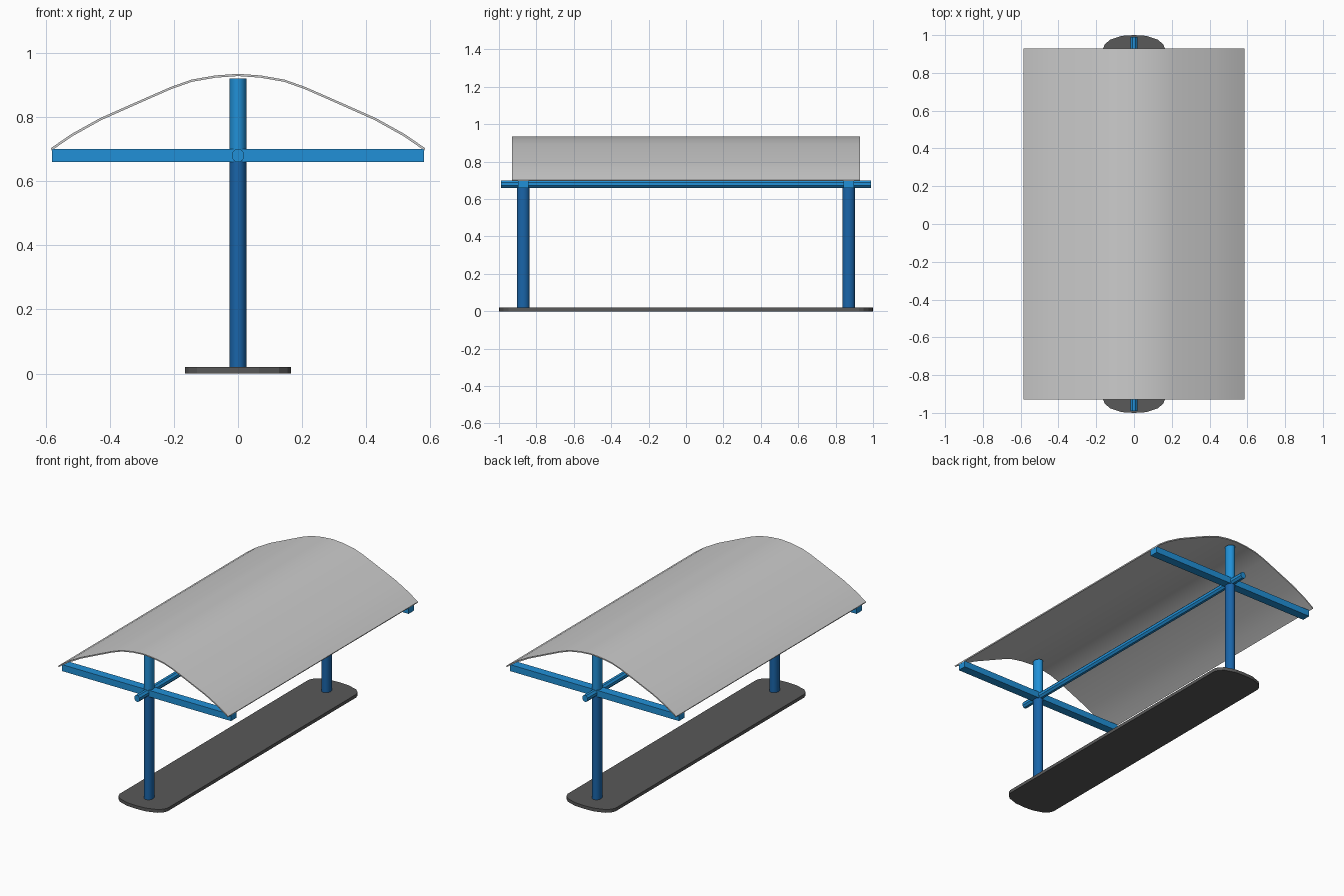
import bpy, bmesh, math

if "Cube" in bpy.data.objects:
    bpy.data.objects.remove(bpy.data.objects["Cube"])


def material(name, color):
    m = bpy.data.materials.new(name)
    m.diffuse_color = (*color, 1)
    m.use_nodes = True
    m.node_tree.nodes["Principled BSDF"].inputs["Base Color"].default_value = m.diffuse_color
    return m


LIGHT_BLUE = material("light_blue", (0.015, 0.28, 0.68))
DARK_BLUE = material("dark_blue", (0.01, 0.13, 0.40))
DARK_GREY = material("dark_grey", (0.10, 0.10, 0.10))


def prism(name, outline, vec, mat=None, smooth=False):
    """Extrude a closed outline of 3D points along vec."""
    bm = bmesh.new()
    face = bm.faces.new([bm.verts.new(p) for p in outline])
    ext = bmesh.ops.extrude_face_region(bm, geom=[face])
    bmesh.ops.translate(bm, vec=vec,
                        verts=[v for v in ext["geom"] if isinstance(v, bmesh.types.BMVert)])
    bmesh.ops.recalc_face_normals(bm, faces=bm.faces)
    me = bpy.data.meshes.new(name)
    bm.to_mesh(me)
    bm.free()
    ob = bpy.data.objects.new(name, me)
    bpy.context.collection.objects.link(ob)
    if mat:
        me.materials.append(mat)
    if smooth:
        bpy.ops.object.select_all(action="DESELECT")
        ob.select_set(True)
        bpy.context.view_layer.objects.active = ob
        bpy.ops.object.shade_smooth_by_angle(angle=math.radians(40))
    return ob


def ellipse(n, rx, ry, phase=0.0):
    return [(rx * math.cos(phase + math.tau * i / n),
             ry * math.sin(phase + math.tau * i / n)) for i in range(n)]


# Base plate with rounded ends
end = [(0.165, 0.925), (0.155, 0.95), (0.128, 0.975), (0.065, 0.996), (0, 1.0)]
back = end + [(-x, y) for x, y in end[-2::-1]]
outline = back + [(-x, -y) for x, y in back]
prism("base_plate", [(x, y, 0) for x, y in outline], (0, 0, 0.02), DARK_GREY)

# Posts and cross beams at each end
for label, y in (("front", -0.87), ("back", 0.87)):
    oval = ellipse(16, 0.027, 0.033)
    prism(label + "_lower_post", [(a, y + b, 0.02) for a, b in oval],
          (0, 0, 0.66), DARK_BLUE, True)
    prism(label + "_upper_post", [(a, y + b, 0.68) for a, b in oval],
          (0, 0, 0.24), LIGHT_BLUE, True)
    prism(label + "_cross_beam",
          [(-0.58, y + b, z) for b, z in ((-0.027, 0.66), (0.027, 0.66), (0.027, 0.70), (-0.027, 0.70))],
          (1.16, 0, 0), LIGHT_BLUE)

# Lengthwise octagonal rail
prism("long_rail", [(a, -0.99, 0.68 + b) for a, b in ellipse(8, 0.02, 0.0215, math.pi / 8)],
      (0, 1.98, 0), LIGHT_BLUE)

# Thin arched roof
half = [(0.584, 0.703), (0.52, 0.747), (0.43, 0.797), (0.29, 0.859),
        (0.21, 0.894), (0.145, 0.917), (0.07, 0.930), (0, 0.935)]
top = half + [(-x, z) for x, z in half[-2::-1]]
under = [(x * 0.995, z - 0.007) for x, z in reversed(top)]
prism("roof", [(x, -0.93, z) for x, z in top + under], (0, 1.86, 0), None, True)
